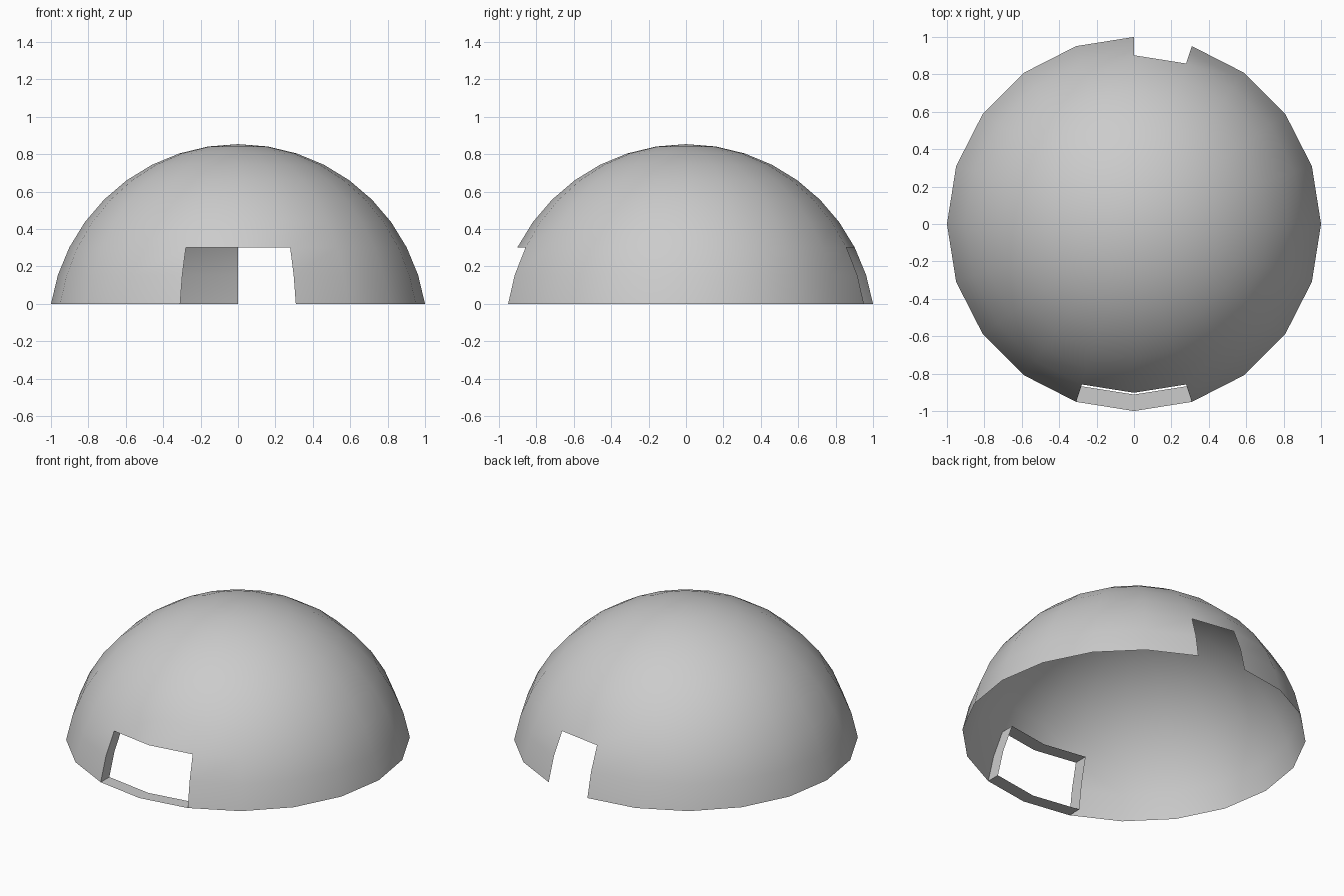
import bpy, bmesh
from math import sin, cos, radians

if "Cube" in bpy.data.objects:
    bpy.data.objects.remove(bpy.data.objects["Cube"])

SEGMENTS = 20                      # sides around the dome
STEP = 9                           # degrees between rings
R = 1 / sin(radians(81))           # sphere radius giving a base radius of 1
BASE = R * cos(radians(81))        # height of the cut through the sphere
DOOR_DEPTH = 0.088

bm = bmesh.new()

# Dome shell: rings from the ground up, closed by a triangle fan
rings = []
for polar in range(81, 0, -STEP):
    r, z = R * sin(radians(polar)), R * cos(radians(polar)) - BASE
    rings.append([bm.verts.new((r * cos(radians(18 * i)), r * sin(radians(18 * i)), z))
                  for i in range(SEGMENTS)])
apex = bm.verts.new((0, 0, R - BASE))

door_faces = []
for level, (low, high) in enumerate(zip(rings, rings[1:])):
    for i in range(SEGMENTS):
        j = (i + 1) % SEGMENTS
        # Back opening: one panel wide, two rings high
        if level < 2 and i == 4:
            continue
        face = bm.faces.new((low[i], low[j], high[j], high[i]))
        # Front doorway: two panels wide, two rings high
        if level < 2 and i in (14, 15):
            door_faces.append(face)
for i in range(SEGMENTS):
    bm.faces.new((rings[-1][i], rings[-1][(i + 1) % SEGMENTS], apex))

# Doorway frame: push the outline straight inward, then open it
outline = [e for e in bm.edges if sum(f in door_faces for f in e.link_faces) == 1]
frame = bmesh.ops.extrude_edge_only(bm, edges=outline)["geom"]
bmesh.ops.translate(bm, vec=(0, DOOR_DEPTH, 0),
                    verts=[g for g in frame if isinstance(g, bmesh.types.BMVert)])
bmesh.ops.delete(bm, geom=door_faces, context='FACES')
bmesh.ops.recalc_face_normals(bm, faces=bm.faces)
# Keep the dome facing outward
bm.faces.ensure_lookup_table()
top_face = max(bm.faces, key=lambda f: f.calc_center_median().z)
if top_face.normal.z < 0:
    bmesh.ops.reverse_faces(bm, faces=bm.faces)

mesh = bpy.data.meshes.new("dome_shell")
bm.to_mesh(mesh)
bm.free()
dome = bpy.data.objects.new("dome_shell", mesh)
bpy.context.collection.objects.link(dome)

# Smooth dome with crisp doorway edges
bpy.context.view_layer.objects.active = dome
dome.select_set(True)
bpy.ops.object.shade_smooth_by_angle(angle=radians(30))
